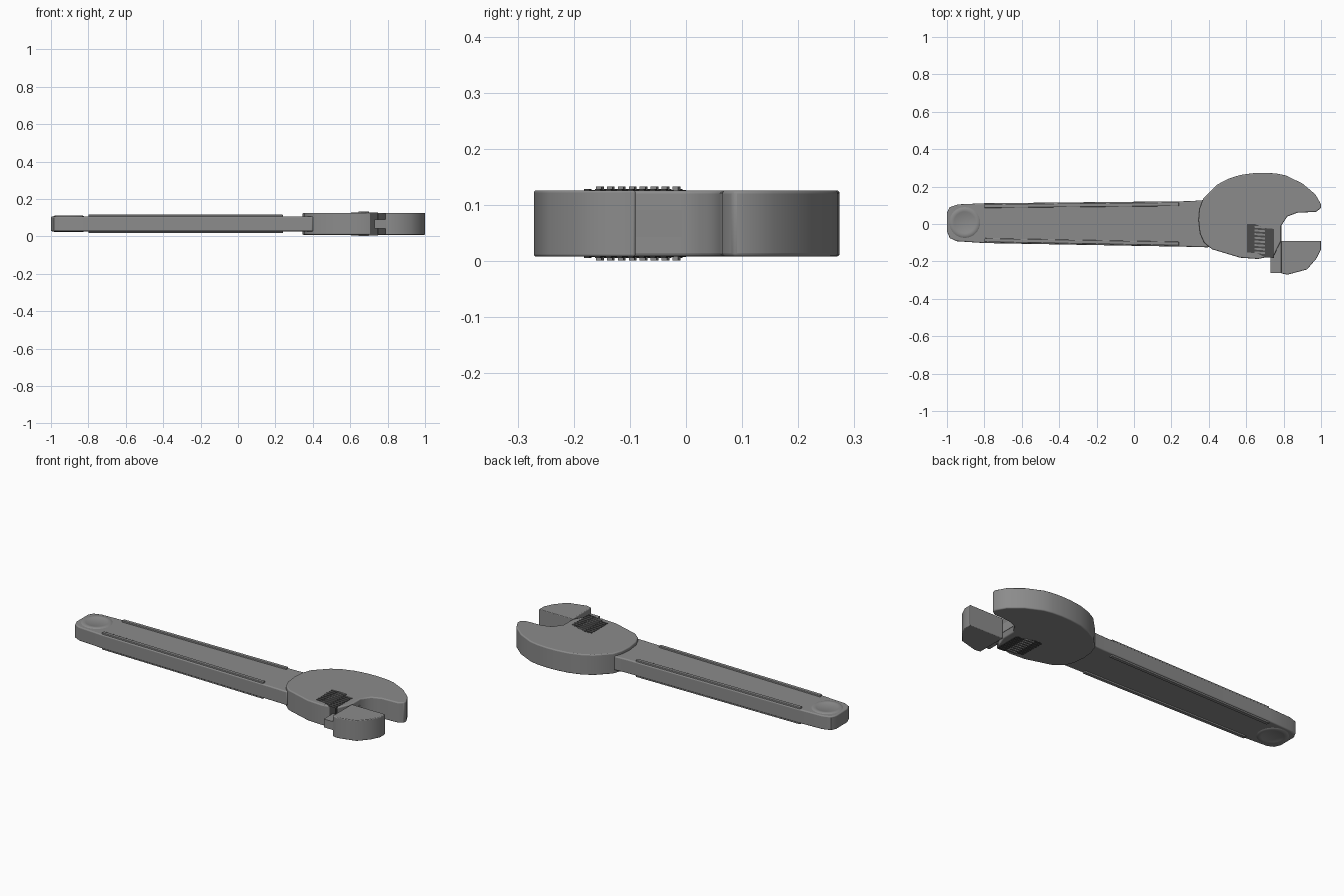
import bpy, bmesh, math

cube = bpy.data.objects.get("Cube")
if cube:
    bpy.data.objects.remove(cube, do_unlink=True)


def material(name, value):
    mat = bpy.data.materials.new(name)
    mat.use_nodes = True
    colour = (value, value, value, 1)
    mat.diffuse_color = colour
    mat.node_tree.nodes["Principled BSDF"].inputs["Base Color"].default_value = colour
    return mat


steel = material("grey steel", 0.26)
dark = material("dark steel", 0.07)
MID = 0.067


def finish(name, bm, bevel=0.0, mat=steel):
    bmesh.ops.recalc_face_normals(bm, faces=bm.faces)
    mesh = bpy.data.meshes.new(name)
    bm.to_mesh(mesh)
    bm.free()
    ob = bpy.data.objects.new(name, mesh)
    bpy.context.collection.objects.link(ob)
    mesh.materials.append(mat)
    for other in bpy.context.selected_objects:
        other.select_set(False)
    ob.select_set(True)
    bpy.context.view_layer.objects.active = ob
    if bevel:
        mod = ob.modifiers.new("bevel", 'BEVEL')
        mod.width, mod.segments = bevel, 3
        mod.limit_method, mod.angle_limit = 'ANGLE', math.radians(50)
    bpy.ops.object.shade_smooth_by_angle(angle=math.radians(35))
    return ob


def slab(bm, outline, half):
    """Add a flat outline thickened evenly about the middle plane."""
    face = bm.faces.new([bm.verts.new((x, y, MID - half)) for x, y in outline])
    up = bmesh.ops.extrude_face_region(bm, geom=[face])
    verts = [v for v in up["geom"] if isinstance(v, bmesh.types.BMVert)]
    bmesh.ops.translate(bm, verts=verts, vec=(0, 0, 2 * half))


def plate(name, outline, half, **kw):
    bm = bmesh.new()
    slab(bm, outline, half)
    return finish(name, bm, **kw)


def lathe(name, profile, steps=32):
    """Turn a radius-height profile around the hanging end of the handle."""
    bm = bmesh.new()
    verts = [bm.verts.new((r, 0, z)) for r, z in profile]
    edges = [bm.edges.new(pair) for pair in zip(verts, verts[1:])]
    bmesh.ops.spin(bm, geom=verts + edges, axis=(0, 0, 1), cent=(0, 0, 0),
                   angle=math.tau, steps=steps)
    bmesh.ops.remove_doubles(bm, verts=bm.verts, dist=1e-5)
    bmesh.ops.translate(bm, verts=bm.verts, vec=(-0.905, 0.008, 0))
    return finish(name, bm)


# Handle, widening toward the head
plate("handle", [(-1, 0.06), (-0.985, 0.09), (-0.94, 0.105), (-0.8, 0.111),
                 (0.3, 0.122), (0.4, 0.13), (0.45, 0), (0.4, -0.125),
                 (0.3, -0.122), (-0.8, -0.102), (-0.95, -0.092),
                 (-0.985, -0.075), (-1, -0.04)], 0.04, bevel=0.006)

# Raised ribs just inside both edges of the grip
for name, a, b, side in (("left_rib", 0.106, 0.116, -1), ("right_rib", -0.096, -0.115, 1)):
    plate(name, [(-0.8, a), (0.24, b), (0.24, b + side * 0.02),
                 (-0.8, a + side * 0.02)], 0.049, bevel=0.003)

# Soft raised ring at the hanging end, on both faces
half = [(0.085, 0.038), (0.079, 0.0425), (0.068, 0.0445), (0.058, 0.0435),
        (0.051, 0.0405), (0, 0.0405)]
lathe("hanging_ring", [(r, MID + h) for r, h in reversed(half)]
      + [(r, MID - h) for r, h in half])

# Head with the fixed upper jaw
plate("head", [(0.345, 0.02), (0.35, 0.08), (0.37, 0.135), (0.444, 0.21), (0.5, 0.24),
               (0.567, 0.262), (0.64, 0.272), (0.7, 0.274), (0.76, 0.27), (0.81, 0.26),
               (0.9, 0.217), (0.97, 0.158), (1, 0.105), (1, 0.085), (0.973, 0.065),
               (0.872, 0.06), (0.82, 0.04), (0.786, -0.01), (0.786, -0.09),
               (0.75, -0.165), (0.73, -0.173), (0.663, -0.187), (0.567, -0.18),
               (0.417, -0.135), (0.375, -0.1), (0.353, -0.05)],
      0.059, bevel=0.006)

# Sliding lower jaw and its rack
plate("sliding_jaw", [(0.787, -0.09), (1, -0.09), (1, -0.135), (0.975, -0.185),
                      (0.925, -0.243), (0.82, -0.271), (0.787, -0.264)],
      0.059, bevel=0.004)
plate("jaw_rack", [(0.73, 0), (0.788, 0), (0.788, -0.262), (0.73, -0.262)], 0.024)

# Adjusting screw: dark slanted flanks, ridged, with bright crests between
flanks, crests = bmesh.new(), bmesh.new()
slab(flanks, [(0.603, 0), (0.645, 0), (0.7, -0.022), (0.748, -0.026),
              (0.748, -0.176), (0.7, -0.176), (0.645, -0.152), (0.603, -0.148)], 0.0598)
for i in range(8):
    y = -0.015 - i * 0.0195
    for x0, x1, shift in ((0.603, 0.645, 0.009), (0.7, 0.748, -0.017)):
        slab(flanks, [(x0, y + shift), (x1, y + shift - 0.004),
                      (x1, y + shift - 0.013), (x0, y + shift - 0.009)], 0.0615)
    slab(crests, [(0.645, y + 0.005), (0.7, y + 0.001),
                  (0.7, y - 0.009), (0.645, y - 0.005)], 0.066)
finish("screw_flanks", flanks, mat=dark)
finish("screw_crests", crests)
